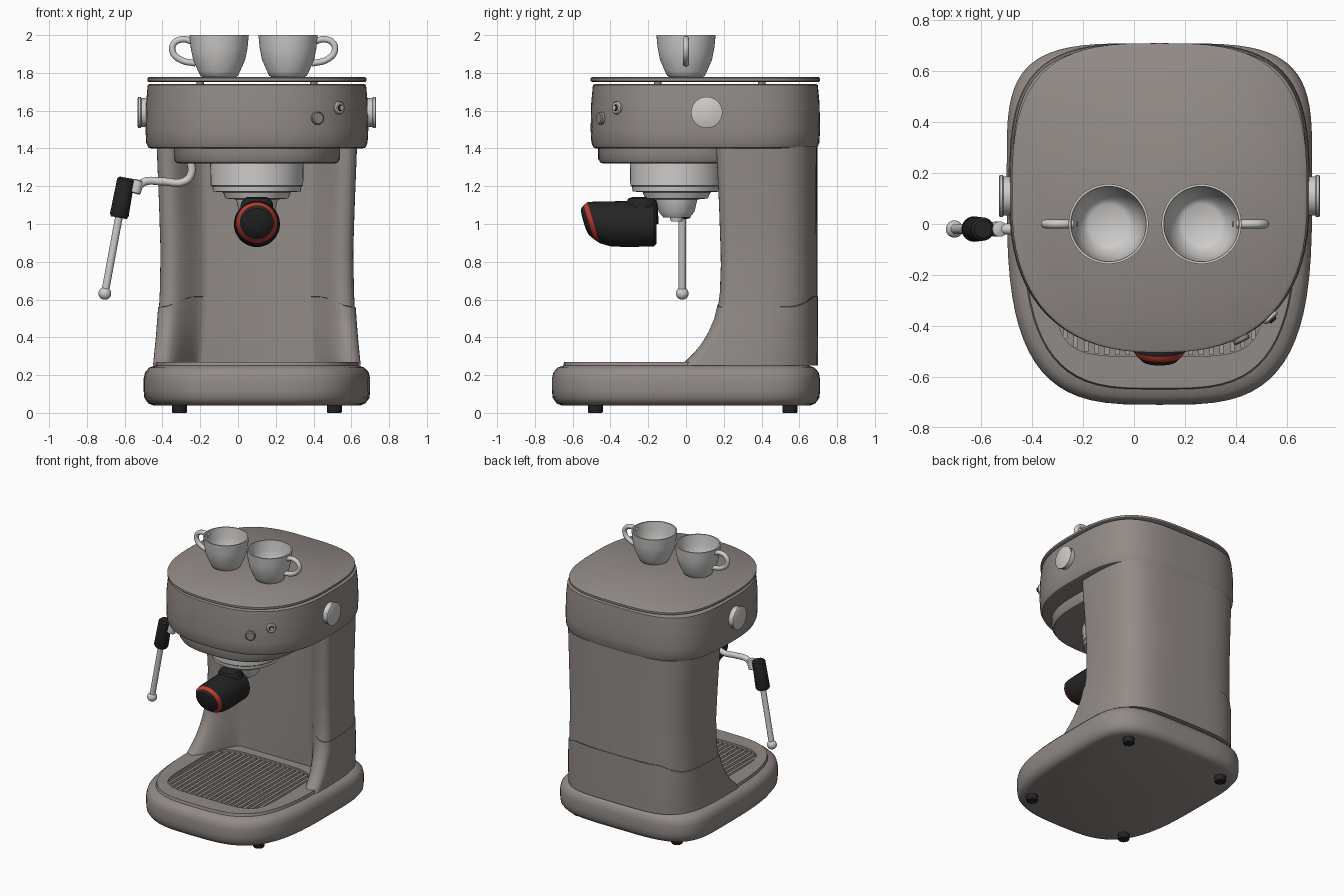
import bpy, bmesh, math
from mathutils import Vector, Matrix

cube = bpy.data.objects.get("Cube")
if cube:
    bpy.data.objects.remove(cube)


def material(name, r, g, b):
    m = bpy.data.materials.new(name)
    m.use_nodes = True
    m.diffuse_color = (r, g, b, 1)
    m.node_tree.nodes["Principled BSDF"].inputs["Base Color"].default_value = (r, g, b, 1)
    return m


TAUPE = material("taupe enamel", .29, .26, .245)
SILVER = material("polished silver", .62, .61, .60)
STEEL = material("grille steel", .36, .34, .33)
BLACK = material("black rubber", .018, .018, .018)
RED = material("red accent", .55, .04, .025)
CX = .1          # centre line of the machine
SIDES = 72


def loft(name, rings, mats, seg=None, close=False):
    """Skin a stack of equal-sized rings; seg gives a material slot per band."""
    bm = bmesh.new()
    loops = [[bm.verts.new(p) for p in ring] for ring in rings]
    n = len(loops[0])
    for k, (a, b) in enumerate(zip(loops, loops[1:])):
        for i in range(n):
            j = (i + 1) % n
            f = bm.faces.new((a[i], a[j], b[j], b[i]))
            f.material_index = seg[k] if seg else 0
    bm.faces.new(loops[0])
    bm.faces.new(loops[-1])
    bmesh.ops.recalc_face_normals(bm, faces=bm.faces)
    return finish(name, bm, mats)


def finish(name, bm, mats):
    me = bpy.data.meshes.new(name)
    bm.to_mesh(me)
    bm.free()
    for m in mats:
        me.materials.append(m)
    ob = bpy.data.objects.new(name, me)
    bpy.context.collection.objects.link(ob)
    return ob


def outline(z, cy, rx, front, back, nf, nb):
    """Rounded-square outline with separate front and back curvature."""
    pts = []
    for i in range(SIDES):
        t = math.tau * i / SIDES
        c, s = math.cos(t), math.sin(t)
        ry, n = (back, nb) if s > 0 else (front, nf)
        x = math.copysign(abs(c) ** (2 / n), c) * rx
        y = math.copysign(abs(s) ** (2 / n), s) * ry
        pts.append((CX + x, cy + y, z))
    return pts


def shell(levels, cy, rx, front, back, nf, nb):
    return [outline(z, cy, rx - d, front - d, back - d, nf, nb) for z, d in levels]


def lathe(name, profile, loc, mats, axis=(0, 0, 1), sides=40, seg=None):
    """Turn (height, radius) pairs about an axis through loc."""
    turn = Matrix.Translation(loc) @ Vector(axis).to_track_quat('Z', 'Y').to_matrix().to_4x4()
    rings = [[turn @ Vector((r * math.cos(math.tau * i / sides), r * math.sin(math.tau * i / sides), h))
              for i in range(sides)] for h, r in profile]
    return loft(name, rings, mats, seg)


def tube(name, points, radius, mat):
    cu = bpy.data.curves.new(name, 'CURVE')
    cu.dimensions = '3D'
    cu.bevel_depth, cu.bevel_resolution = radius, 4
    cu.use_fill_caps = True
    sp = cu.splines.new('BEZIER')
    sp.bezier_points.add(len(points) - 1)
    for bp, p in zip(sp.bezier_points, points):
        bp.co = p
        bp.handle_left_type = bp.handle_right_type = 'AUTO'
    cu.materials.append(mat)
    ob = bpy.data.objects.new(name, cu)
    bpy.context.collection.objects.link(ob)


def box(bm, centre, size):
    bmesh.ops.create_cube(bm, size=1, matrix=Matrix.Translation(centre) @ Matrix.Diagonal((*size, 1)))


def lerp(table, z):
    for (a, u), (b, v) in zip(table, table[1:]):
        if z <= b:
            return u + (v - u) * max(0, (z - a) / (b - a))
    return table[-1][1]


# Base with drip-tray rim and sunken grille well
base = shell([(.04, .05), (.05, .025), (.08, .004), (.12, 0), (.18, 0), (.215, .008), (.24, .03), (.25, .06),
              (.27, .065)], .2, .6, .91, .51, 3.4, 4)
well = [outline(z, -.12, .41, .4, .36, 5, 5) for z in (.27, .215)]
loft("base", base + well, [TAUPE])

# Drip grille
bm = bmesh.new()
for i in range(19):
    dx = -.37 + i * .041
    reach = .385 * (1 - abs(dx / .41) ** 5) ** .2
    box(bm, (CX + dx, -.13, .247), (.018, 2 * reach, .022))
for y in (-.4, -.13, .14):
    box(bm, (CX, y, .236), (.76, .02, .018))
finish("drip_grille", bm, [STEEL])

# Column: rounded back, two front edges and a hollow between them
WIDTH = [(.25, .545), (.4, .53), (.6, .515), (.85, .51), (1.1, .518), (1.4, .53)]
FRONT = [(.25, -.02), (.28, .01), (.32, .05), (.37, .09), (.43, .125), (.5, .155), (.6, .178), (.8, .185),
         (1.1, .175), (1.4, .16)]


def column_ring(height, grow=0):
    pts = []
    half = []
    for i in range(25):                      # outer wall, side to rear centre
        t = math.pi / 2 * (1 - i / 24)
        half.append(("outer", math.cos(t) ** .5, math.sin(t) ** .5))
    for i in range(1, 7):                    # rounded front edge
        t = math.pi / 2 * i / 6
        half.append(("edge", 1 - math.cos(t), 1 - math.sin(t)))
    for i in range(1, 15):                   # sweep into the hollow
        t = i / 14
        half.append(("hollow", t, t * t * (3 - 2 * t)))
    for side in (1, -1):
        seq = half if side == 1 else half[:0:-1]
        for kind, a, b in seq:
            w0 = .52
            x = {"outer": w0 * a, "edge": w0 - .06 * a, "hollow": w0 - .06 - .2 * a}[kind]
            z = height(x)
            w, f = lerp(WIDTH, z) + grow, lerp(FRONT, z) - grow
            x += w - w0 if x > .2 else 0
            if kind == "outer":
                y = f + .06 + (.695 + grow - f - .06) * b
            elif kind == "edge":
                y = f + .06 * b
            else:
                y = f + (.31 - f) * b
            pts.append((CX + side * x, y, z))
    return pts


def seam(x):
    t = min(1, max(0, (.5 - x) / .16))
    return .56 + .055 * t * t * (3 - 2 * t)


loft("column_foot", [column_ring(lambda x, k=k: .25 + (seam(x) - .25) * k / 14, .005) for k in range(15)], [TAUPE])
loft("column", [column_ring(lambda x, k=k: seam(x) + (1.41 - seam(x)) * k / 12) for k in range(13)], [TAUPE])

# Head, its lower step, and the cup tray on top
loft("head", shell([(1.4, .03), (1.405, .015), (1.43, .004), (1.5, 0), (1.64, .003), (1.735, .012), (1.74, .02)],
                   .1, .59, .605, .61, 2.45, 3.5), [TAUPE])
loft("head_step", shell([(1.32, .03), (1.325, .012), (1.345, 0), (1.41, 0)], 0, .44, .465, .3, 2.6, 3), [TAUPE])
loft("cup_tray", shell([(1.752, .008), (1.757, 0), (1.772, 0), (1.779, .01)], .1, .58, .605, .61, 2.45, 3.1), [TAUPE])
for sx in (-1, 1):
    for y in (-.15, .4):
        lathe("tray_standoff", [(1.73, .02), (1.76, .02)], (CX + sx * .3, y, 0), [TAUPE], sides=16)

# Feet
for sx in (-1, 1):
    for y in (-.48, .55):
        lathe("foot", [(0, .036), (.006, .04), (.05, .04)], (CX + sx * .41, y, 0), [BLACK], sides=20)

# Side knobs
for sx, side in ((1, "left"), (-1, "right")):
    lathe(side + "_knob", [(-.03, .077), (.03, .077), (.034, .083), (.045, .083), (.049, .076)],
          (CX + sx * .582, .11, 1.59), [SILVER], (sx, 0, 0))

# Front buttons
lathe("round_button", [(-.05, .034), (.02, .034), (.026, .028)], (.415, -.44, 1.56), [TAUPE], (.45, -.9, 0), 24)
lathe("power_switch", [(-.05, .034), (.02, .034), (.026, .028), (.026, .018), (.036, .014)],
      (.525, -.355, 1.615), [SILVER, BLACK], (.68, -.73, 0), 24, [0, 0, 0, 1])

# Brew group and spout
lathe("brew_group", [(1.33, .248), (1.205, .245), (1.198, .236), (1.172, .232), (1.168, .18), (1.135, .165),
                     (1.13, .11), (1.065, .095), (1.035, .07), (1.035, .035), (1.012, .03)],
      (CX, -.05, 0), [SILVER])

# Filter handle: slanted nose with a red ring
grip = [(-.155, .105), (-.17, .118), (-.3, .122), (-.42, .119), (-.475, .112), (-.49, .108), (-.515, .09),
        (-.518, .086), (-.535, .07), (-.542, .04), (-.543, .005)]
rings = []
for y, r in grip:
    slant = .3 * min(1, max(0, (-.3 - y) / .18))
    lift = .012 * min(1, max(0, (-.42 - y) / .12))
    rings.append([(CX + r * math.cos(a), y - slant * r * math.sin(a), 1.0 + lift + r * math.sin(a))
                  for a in (math.tau * i / 40 for i in range(40))])
loft("filter_handle", rings, [BLACK, RED], [0] * 5 + [1] + [0] * 4)
lathe("handle_neck", [(1.0, .09), (1.11, .085), (1.135, .07), (1.142, .05)], (CX, -.235, 0), [BLACK])

# Steam wand
WY = -.02
tube("steam_pipe", [(-.25, WY, 1.34), (-.25, WY, 1.26), (-.285, WY, 1.225), (-.4, WY, 1.225), (-.49, WY, 1.225),
                    (-.54, WY, 1.195), (-.6, WY, 1.19)], .021, SILVER)
lathe("pipe_joint", [(-.04, .018), (-.035, .03), (.03, .03), (.035, .02)], (-.535, WY, 1.2), [SILVER], (.3, 0, 1), 20)
top, tip = Vector((-.592, WY, 1.245)), Vector((-.705, WY, .632))
down = (tip - top).normalized()
lathe("wand_grip", [(0, .035), (.012, .046), (.1, .048), (.2, .05), (.215, .042)], top, [BLACK], down, 24)
lathe("wand_tube", [(.2, .02), ((tip - top).length, .02)], top, [SILVER], down, 20)
lathe("wand_tip", [(.033 * -math.cos(math.pi * i / 12), .0335 * math.sin(math.pi * i / 12) + .0005)
                   for i in range(13)], tip, [SILVER], down, 24)

# Cups with outward handles
for x, sx, side in ((-.1, -1, "right"), (.265, 1, "left")):
    lathe(side + "_cup", [(1.779, .09), (1.785, .1), (1.81, .112), (1.87, .138), (1.93, .15), (2, .157), (2, .148),
                          (1.93, .141), (1.87, .128), (1.82, .1), (1.805, .078)], (x, 0, 0), [SILVER], sides=48)
    tube(side + "_cup_handle", [(x + sx * dx, 0, z) for dx, z in
                                ((.14, 1.965), (.19, 1.978), (.24, 1.955), (.245, 1.91), (.205, 1.87), (.125, 1.85))],
         .017, SILVER)

# Smooth shading with crisp edges
bpy.ops.object.select_all(action='DESELECT')
for ob in bpy.context.scene.objects:
    if ob.type == 'MESH':
        ob.select_set(True)
        bpy.context.view_layer.objects.active = ob
bpy.ops.object.shade_smooth_by_angle(angle=math.radians(35))
